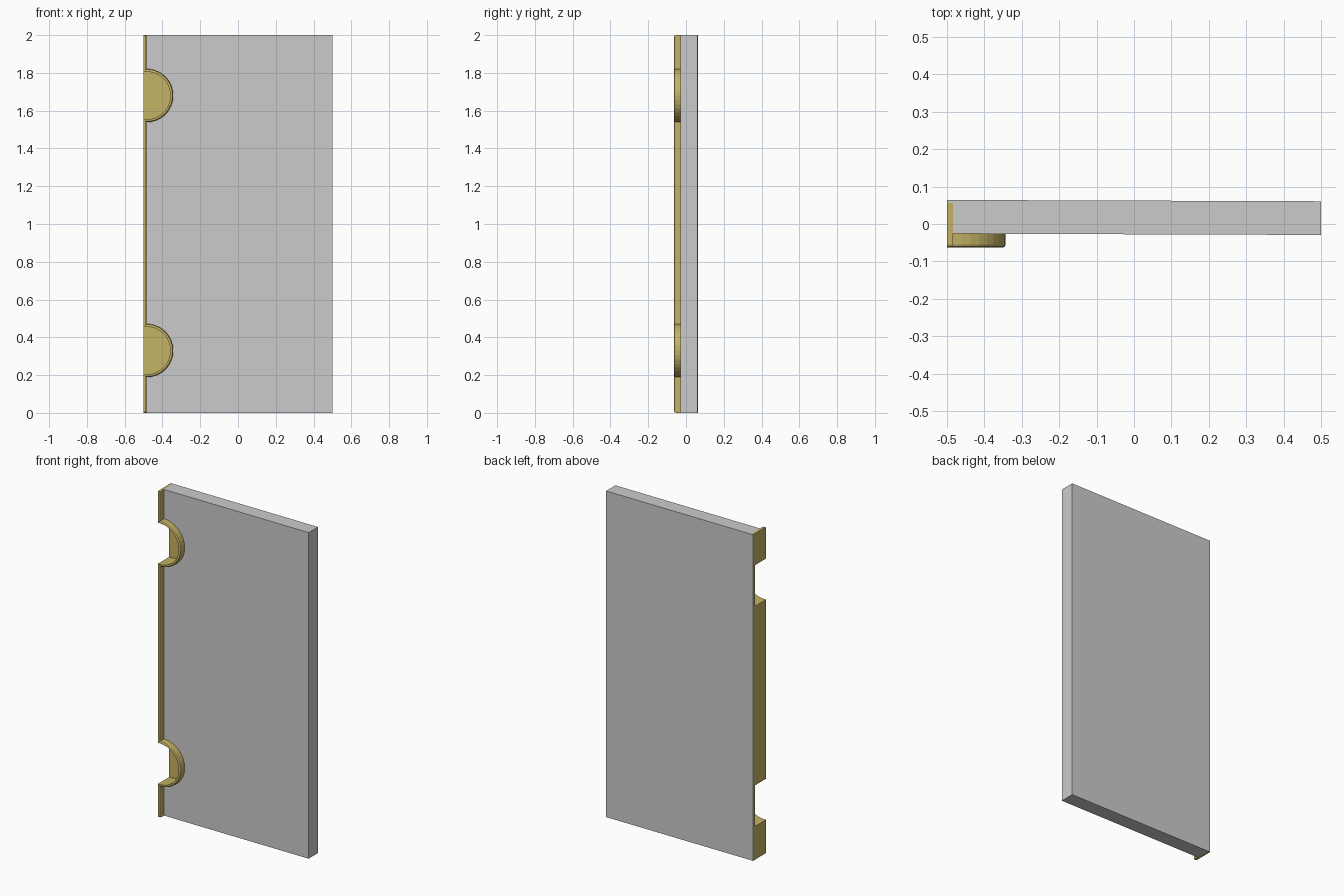
import bpy, bmesh, math

if "Cube" in bpy.data.objects:
    bpy.data.objects.remove(bpy.data.objects["Cube"])

CENTRES = (0.33, 1.68)    # heights of the two half-round pockets
CX, R = -0.484, 0.141     # arc centre and outer radius
WALL = 0.015
SKEW = -0.0035            # the panel is turned very slightly in plan


def arc(zc, radius, off=0.0, n=18):
    """Half circle that starts and ends on the line x = CX - off."""
    a0 = math.acos(-off / radius)
    return [(CX + radius * math.cos(a), zc + radius * math.sin(a))
            for a in (-a0 + 2 * a0 * i / n for i in range(n + 1))]


def outline(off=0.0, left=-0.5, extra=0.0):
    """Narrow edge strip with two half-round bumps."""
    lo, hi = off - extra, 2 - off + extra
    pts = [(left, lo), (CX - off, lo)]
    for zc in CENTRES:
        pts += arc(zc, R - off, off)
    return pts + [(CX - off, hi), (left, hi)]


def loft(name, rings):
    """Solid through (y, outline) rings, capped at both ends."""
    bm = bmesh.new()
    loops = [[bm.verts.new((x, y + SKEW * x, z)) for x, z in pts]
             for y, pts in rings]
    n = len(loops[0])
    for a, b in zip(loops, loops[1:]):
        for i in range(n):
            j = (i + 1) % n
            bm.faces.new((a[i], a[j], b[j], b[i]))
    bm.faces.new(loops[0])
    bm.faces.new(loops[-1])
    bmesh.ops.recalc_face_normals(bm, faces=bm.faces)
    mesh = bpy.data.meshes.new(name)
    bm.to_mesh(mesh)
    bm.free()
    ob = bpy.data.objects.new(name, mesh)
    bpy.context.collection.objects.link(ob)
    return ob


def cut(ob, cutter):
    mod = ob.modifiers.new("cut", 'BOOLEAN')
    mod.operation = 'DIFFERENCE'
    mod.solver = 'EXACT'
    mod.object = cutter
    cutter.hide_render = True
    bpy.context.view_layer.objects.active = ob
    bpy.ops.object.modifier_apply(modifier=mod.name)
    bpy.data.objects.remove(cutter)


# Door panel, with a seat cut for the trim
rect = [(-0.5, 0), (0.5, 0), (0.5, 2), (-0.5, 2)]
panel = loft("door_panel", [(-0.0275, rect), (0.0625, rect)])
seat = outline(left=-0.6, extra=0.05)
cut(panel, loft("seat_cutter", [(-0.2, seat), (0.055, seat)]))

# Brass edge trim with rounded front edge
trim = loft("edge_trim", [(0.055, outline()),
                          (-0.056, outline()),
                          (-0.0615, outline(0.0025)),
                          (-0.0645, outline(0.008))])

# Half-round finger pockets, open at the door edge
for zc in CENTRES:
    r = R - WALL
    d = [(-0.6, zc - r)] + arc(zc, r) + [(-0.6, zc + r)]
    cut(trim, loft("pocket_cutter", [(-0.2, d), (0.045, d)]))

brass = bpy.data.materials.new("brass")
brass.diffuse_color = (0.56, 0.45, 0.13, 1)
brass.use_nodes = True
brass.node_tree.nodes["Principled BSDF"].inputs["Base Color"].default_value = brass.diffuse_color
trim.data.materials.clear()
trim.data.materials.append(brass)
